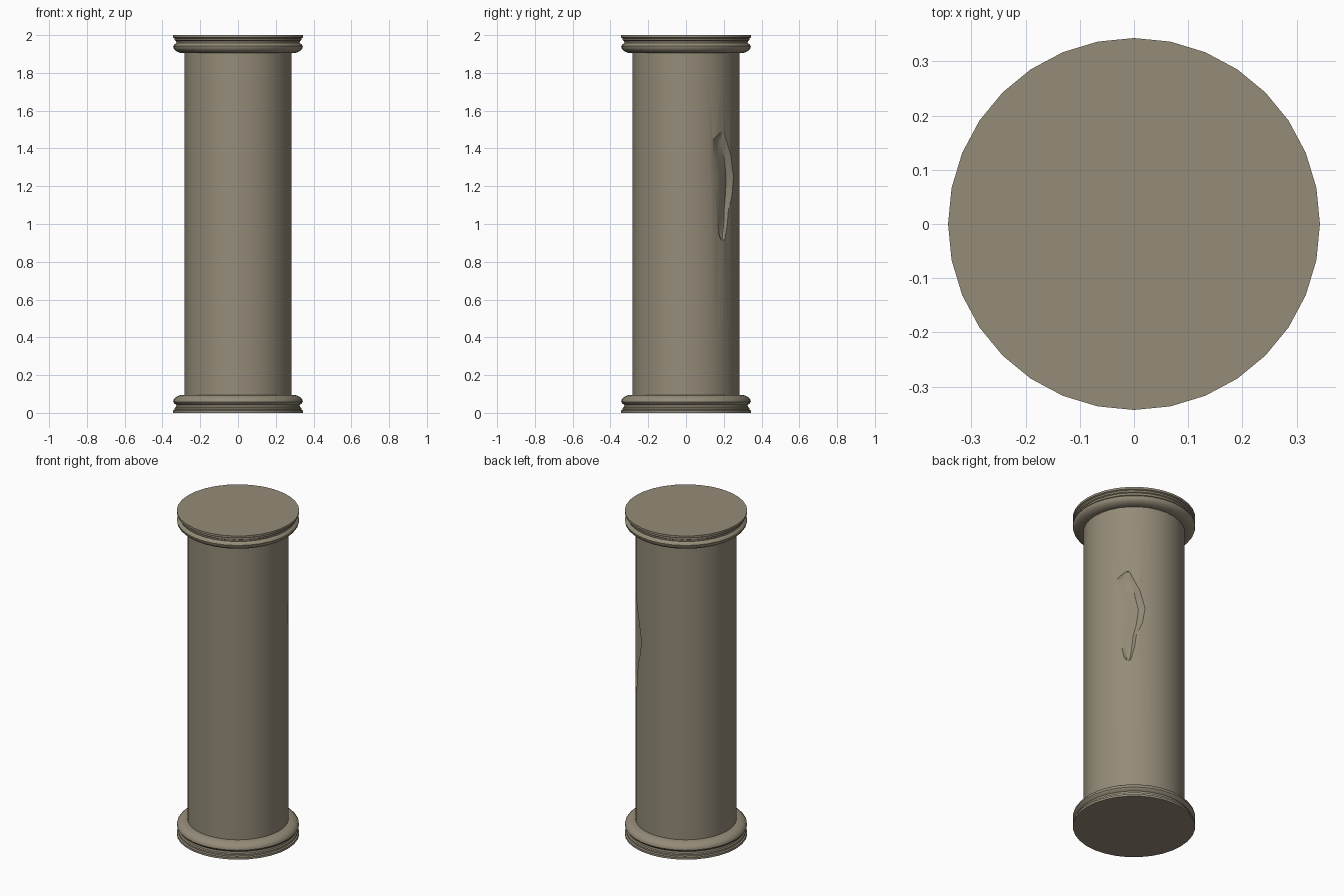
import bpy, bmesh, math

if "Cube" in bpy.data.objects:
    bpy.data.objects.remove(bpy.data.objects["Cube"])

SIDES = 32
stone = bpy.data.materials.new("weathered_stone")
stone.diffuse_color = (0.30, 0.262, 0.19, 1)
stone.use_nodes = True
stone.node_tree.nodes["Principled BSDF"].inputs["Base Color"].default_value = stone.diffuse_color


def make_object(name, bm):
    bmesh.ops.recalc_face_normals(bm, faces=bm.faces)
    mesh = bpy.data.meshes.new(name)
    bm.to_mesh(mesh)
    bm.free()
    mesh.materials.append(stone)
    obj = bpy.data.objects.new(name, mesh)
    bpy.context.collection.objects.link(obj)
    return obj


def loft(name, rings):
    """Skin closed rings of equal length and cap both ends."""
    bm = bmesh.new()
    rows = [[bm.verts.new(p) for p in ring] for ring in rings]
    n = len(rows[0])
    for a, b in zip(rows, rows[1:]):
        for i in range(n):
            j = (i + 1) % n
            bm.faces.new((a[i], a[j], b[j], b[i]))
    bm.faces.new(rows[0])
    bm.faces.new(rows[-1])
    return make_object(name, bm)


def polar(r, deg, z):
    a = math.radians(deg)
    return (r * math.cos(a), r * math.sin(a), z)


def lathe(name, profile):
    return loft(name, [[polar(r, 360 * i / SIDES, z) for i in range(SIDES)]
                       for r, z in profile])


def smooth(obj, angle=35):
    bpy.ops.object.select_all(action='DESELECT')
    obj.select_set(True)
    bpy.context.view_layer.objects.active = obj
    bpy.ops.object.shade_smooth_by_angle(angle=math.radians(angle))


# Moulded base, and the same profile turned over for the capital
moulding = [(0.343, 0), (0.343, 0.013), (0.335, 0.017), (0.335, 0.027),
            (0.328, 0.031), (0.326, 0.042), (0.337, 0.049), (0.343, 0.058),
            (0.341, 0.070), (0.332, 0.081), (0.318, 0.090), (0.300, 0.095),
            (0.270, 0.095)]
smooth(lathe("column_base", moulding))
smooth(lathe("column_capital", [(r, 2 - z) for r, z in moulding]))

# Plain round shaft
shaft = lathe("column_shaft", [(0.284, 0.09), (0.284, 1.91)])

# Chip in the shaft: height, left and right edge angle, floor radius left and right
chip = [(1.487, 40, 45, 0.280, 0.280), (1.445, 30, 49, 0.266, 0.268),
        (1.36, 30, 57, 0.268, 0.262), (1.25, 33, 63, 0.272, 0.258),
        (1.16, 32, 60, 0.276, 0.262), (1.08, 37, 53, 0.272, 0.268),
        (1.00, 36, 51, 0.270, 0.272), (0.94, 38, 48, 0.270, 0.270),
        (0.915, 41, 46, 0.278, 0.278)]
rings = []
for z, left, right, r1, r2 in chip:
    w = right - left
    rings.append([polar(0.32, left - 1, z), polar(0.284, left, z),
                  polar(r1, left + w * 0.3, z), polar(r2, left + w * 0.75, z),
                  polar(0.284, right, z), polar(0.32, right + 1, z),
                  polar(0.33, left + w * 0.5, z)])
cutter = loft("chip_cutter", rings)
cutter.hide_render = True
mod = shaft.modifiers.new("chip", 'BOOLEAN')
mod.operation = 'DIFFERENCE'
mod.solver = 'EXACT'
mod.object = cutter
bpy.context.view_layer.objects.active = shaft
bpy.ops.object.modifier_apply(modifier=mod.name)
bpy.data.objects.remove(cutter)
smooth(shaft, 30)
